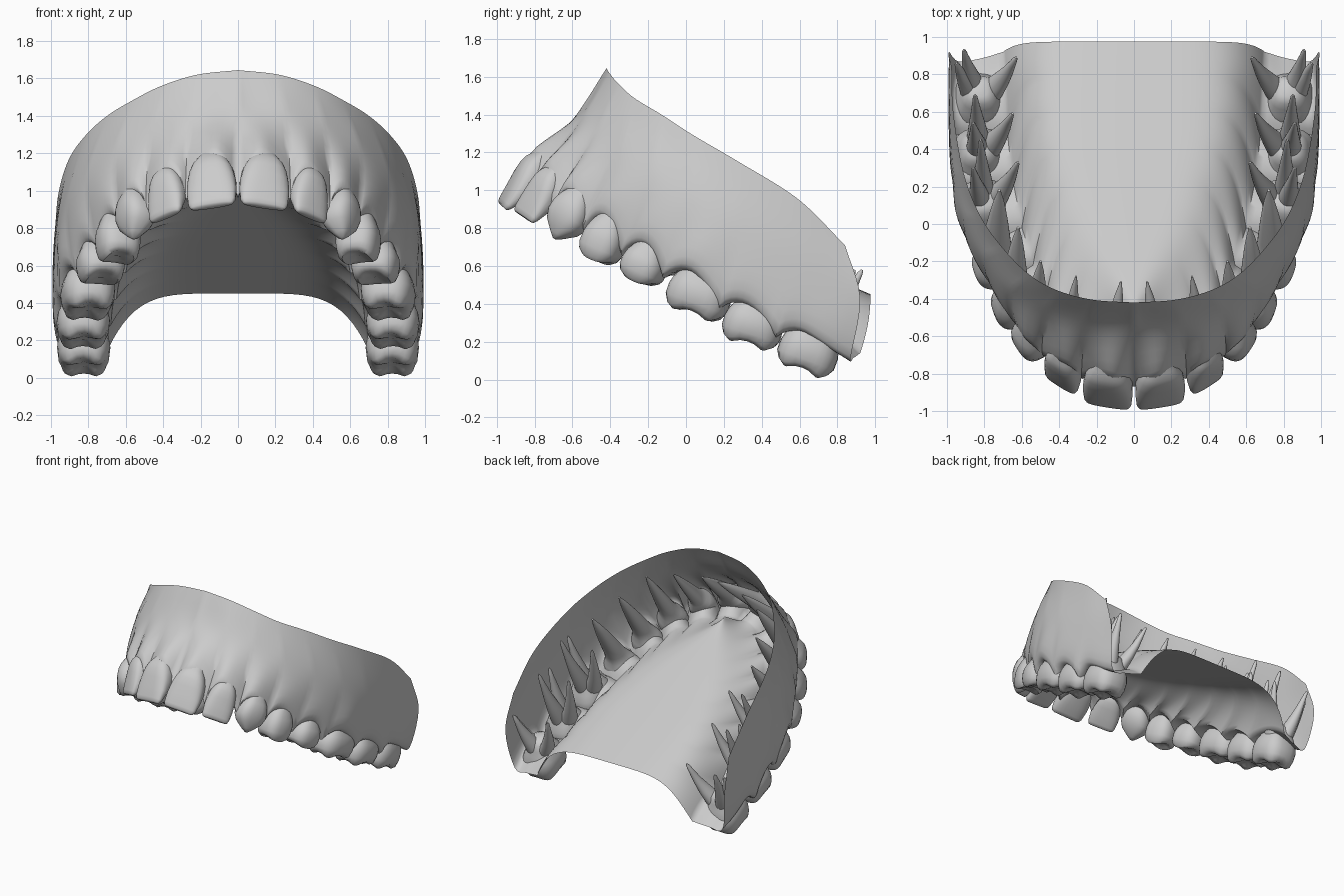
import bpy, bmesh, math
from mathutils import Vector as V

cube = bpy.data.objects.get("Cube")
if cube:
    bpy.data.objects.remove(cube)

grey = bpy.data.materials.new("light_grey")
grey.use_nodes = True
COL = (0.6, 0.6, 0.6, 1)
grey.diffuse_color = COL
grey.node_tree.nodes["Principled BSDF"].inputs["Base Color"].default_value = COL


def curve(pts, t):
    """Smooth curve through pts, t counted in points."""
    i = max(0, min(int(t), len(pts) - 2))
    f = t - i
    p1, p2 = pts[i], pts[i + 1]
    p0 = pts[i - 1] if i else p1 * 2 - p2
    p3 = pts[i + 2] if i + 2 < len(pts) else p2 * 2 - p1
    return 0.5 * (2 * p1 + (p2 - p0) * f + (2 * p0 - 5 * p1 + 4 * p2 - p3) * f * f
                  + (3 * p1 - p0 - 3 * p2 + p3) * f ** 3)


def finish(bm, name):
    mesh = bpy.data.meshes.new(name)
    bm.to_mesh(mesh)
    bm.free()
    mesh.materials.append(grey)
    ob = bpy.data.objects.new(name, mesh)
    bpy.context.collection.objects.link(ob)
    bpy.ops.object.select_all(action='DESELECT')
    ob.select_set(True)
    bpy.context.view_layer.objects.active = ob
    bpy.ops.object.shade_smooth_by_angle(angle=math.radians(50))
    return ob


# --- Gum: a half sheet from rim over the tooth crest to the palate, then mirrored.
# Stations run from the front midline to the back, one per gap between teeth.
rim = [V(p) for p in [(0, -.42, 1.645), (.22, -.405, 1.62), (.41, -.355, 1.56), (.56, -.27, 1.485),
                      (.70, -.13, 1.40), (.82, .04, 1.29), (.91, .27, 1.155), (.965, .59, .955), (.975, .84, .71)]]
wall = [V(p) for p in [(0, -.57, 1.41), (.26, -.55, 1.38), (.47, -.48, 1.31), (.66, -.37, 1.19),
                       (.81, -.19, 1.06), (.915, .03, .93), (.97, .27, .78), (.99, .58, .60), (.99, .92, .43)]]
outer = [V(p) for p in [(0, -.86, 1.0), (.28, -.82, .98), (.49, -.70, .91), (.63, -.54, .82),
                        (.75, -.34, .69), (.87, -.12, .57), (.94, .18, .40), (.97, .48, .25), (.94, .87, .12)]]
# highest point of the gum margin over each tooth
peak = [V(p) for p in [(.14, -.81, 1.2), (.38, -.74, 1.13), (.575, -.62, 1.02), (.705, -.435, .89),
                       (.835, -.21, .74), (.935, .03, .60), (.965, .33, .42), (.97, .63, .27)]]
inner = [V(p) for p in [(0, -.70, .97), (.20, -.66, .94), (.36, -.55, .88), (.47, -.38, .79),
                        (.54, -.22, .68), (.60, -.02, .56), (.65, .24, .42), (.68, .52, .28), (.70, .92, .14)]]
bm = bmesh.new()
rows = []
COLS, PAL = 80, 18
for c in range(COLS + 1):
    t = 8 * c / COLS
    k = t / 8
    scallop = abs(math.sin(math.pi * t)) ** 0.8
    r, m, o, base = (curve(p, t) for p in (rim, wall, outer, inner))
    o = o.lerp(curve(peak, t - .5), scallop)
    rise = V((0, .02, .05)) * scallop
    n = base + rise
    crest = (o + n) / 2 - V((0, .01, .015))
    section = [r, m, o, crest, n]
    pts = [curve(section, s / 5) for s in range(21)]
    qy = -.5 + 1.475 * k
    q = V((0, qy, .87 - .43 * qy))
    power = 2.5 + 2.5 * min(1, k * 1.6)
    for s in range(1, PAL + 1):
        u = (s / PAL) ** 1.4
        steep = 1 - (1 - u) ** power
        back = 1 - (1 - u) ** (power * (1 + k))
        p = V((base.x * (1 - u), base.y + (q.y - base.y) * back, base.z + (q.z - base.z) * steep))
        pts.append(p + rise * (1 - u) ** 9)
    rows.append([bm.verts.new(p) for p in pts])
for a, b in zip(rows, rows[1:]):
    for j in range(len(a) - 1):
        bm.faces.new((a[j], a[j + 1], b[j + 1], b[j]))
gum = finish(bm, "gum_and_palate")
mod = gum.modifiers.new("mirror", 'MIRROR')
mod.merge_threshold = 0.002

# --- Teeth: rings (height, width, depth) from the biting edge to the neck
INCISOR = [(0, .74, .12), (.02, .86, .24), (.10, .95, .36), (.35, 1, .6), (.6, .97, .85), (.8, .89, 1),
           (.95, .76, 1), (1.08, .58, .85)]
CANINE = [(0, .08, .1), (.1, .35, .35), (.3, .82, .7), (.5, 1, .9), (.7, .97, 1), (.88, .86, .98), (1.05, .68, .85)]
MOLAR = [(.12, .2, .2), (.05, .5, .48), (.01, .72, .68), (.1, .9, .86), (.3, 1, .97), (.6, 1, 1.02),
         (.85, .92, .96), (1.08, .76, .82)]
TRUNK = [(1.3, .62, .7), (1.5, .5, .55), (1.62, .3, .3)]
# name, edge centre, neck centre, width, depth, rings, cusps, root tips
TEETH = [
    ("central_incisor", (.14, -.97, .915), (.14, -.765, 1.13), .27, .18, INCISOR, 0, [(.07, -.31, 1.46)]),
    ("lateral_incisor", (.39, -.86, .86), (.365, -.685, 1.06), .22, .18, INCISOR, 0, [(.31, -.28, 1.43)]),
    ("canine", (.56, -.695, .745), (.535, -.56, .95), .23, .21, CANINE, 0, [(.50, -.20, 1.39)]),
    ("first_premolar", (.64, -.475, .635), (.645, -.40, .81), .23, .23, MOLAR, 2, [(.62, -.02, 1.26)]),
    ("second_premolar", (.73, -.255, .525), (.74, -.19, .67), .24, .25, MOLAR, 2, [(.72, .18, 1.13)]),
    ("first_molar", (.80, .035, .35), (.805, .10, .53), .34, .28, MOLAR, 4,
     [(.62, .33, .96), (.82, .45, 1.03), (.86, .30, 1.0)]),
    ("second_molar", (.825, .325, .19), (.83, .38, .37), .32, .28, MOLAR, 4,
     [(.65, .59, .80), (.85, .69, .84), (.86, .54, .83)]),
    ("third_molar", (.825, .61, .05), (.825, .68, .235), .32, .28, MOLAR, 4,
     [(.63, .89, .58), (.91, .93, .58), (.95, .86, .54)]),
]
SEG = 28


def loft(bm, rings):
    """Skin a list of closed rings; both ends are capped."""
    vs = [[bm.verts.new(p) for p in ring] for ring in rings]
    for a, b in zip(vs, vs[1:]):
        for j in range(len(a)):
            i = (j + 1) % len(a)
            bm.faces.new((a[j], a[i], b[i], b[j]))
    bm.faces.new(vs[0][::-1])
    bm.faces.new(vs[-1])


def oval(centre, ax, ay, w, d, power=2.0, cusps=0, lift=V()):
    """Rounded ring; cusps raise and lower it along lift."""
    ring = []
    for j in range(SEG):
        a = 2 * math.pi * j / SEG
        c, s = math.cos(a), math.sin(a)
        ring.append(centre + ax * (w / 2 * math.copysign(abs(c) ** (2 / power), c))
                    + ay * (d / 2 * math.copysign(abs(s) ** (2 / power), s))
                    + lift * math.cos(cusps * a))
    return ring


def tooth(index, side):
    name, e, n, w, d, profile, cusps, tips = TEETH[index]
    e, n = V(e), V(n)
    before = V(TEETH[index - 1][1]) if index else V((-e.x, e.y, e.z))
    after = V(TEETH[index + 1][1]) if index < 7 else e
    axis = n - e
    up = axis.normalized()
    ax = after - before
    ax = (ax - up * ax.dot(up)).normalized()
    ay = up.cross(ax)
    bm = bmesh.new()
    rings = []
    for h, fw, fd in profile + (TRUNK if len(tips) > 1 else []):
        amp = .012 * min(1, fw / .7) if cusps and h < .3 else 0
        rings.append(oval(e + axis * h, ax, ay, w * fw, d * fd, 2.7, cusps, up * amp))
    if len(tips) == 1:
        # one tapering root continues from the neck
        tip = V(tips[0])
        h, fw, fd = profile[-1]
        start = e + axis * h
        for s in (.12, .3, .5, .7, .85, .95, 1):
            f = max(.08, (1 - s) ** .65)
            rings.append(oval(start.lerp(tip, s), ax, ay, w * fw * f * .9, d * fd * f * .9, 2.2))
    loft(bm, rings)
    if len(tips) > 1:
        # separate curved roots spread from the trunk
        for tip in map(V, tips):
            out = tip - n
            out = out - up * out.dot(up)
            a = n + out * .25
            path = [a, a.lerp(tip, .5) + out * .08, tip]
            loft(bm, [oval(curve(path, 2 * s), ax, ay, .15 * f, .13 * f) for s, f in
                      ((0, 1), (.15, .9), (.35, .7), (.6, .46), (.8, .3), (.95, .19), (1, .08))])
    if side < 0:
        for v in bm.verts:
            v.co.x = -v.co.x
    bmesh.ops.recalc_face_normals(bm, faces=bm.faces[:])
    finish(bm, ("left_" if side > 0 else "right_") + name)


for side in (1, -1):
    for i in range(len(TEETH)):
        tooth(i, side)
